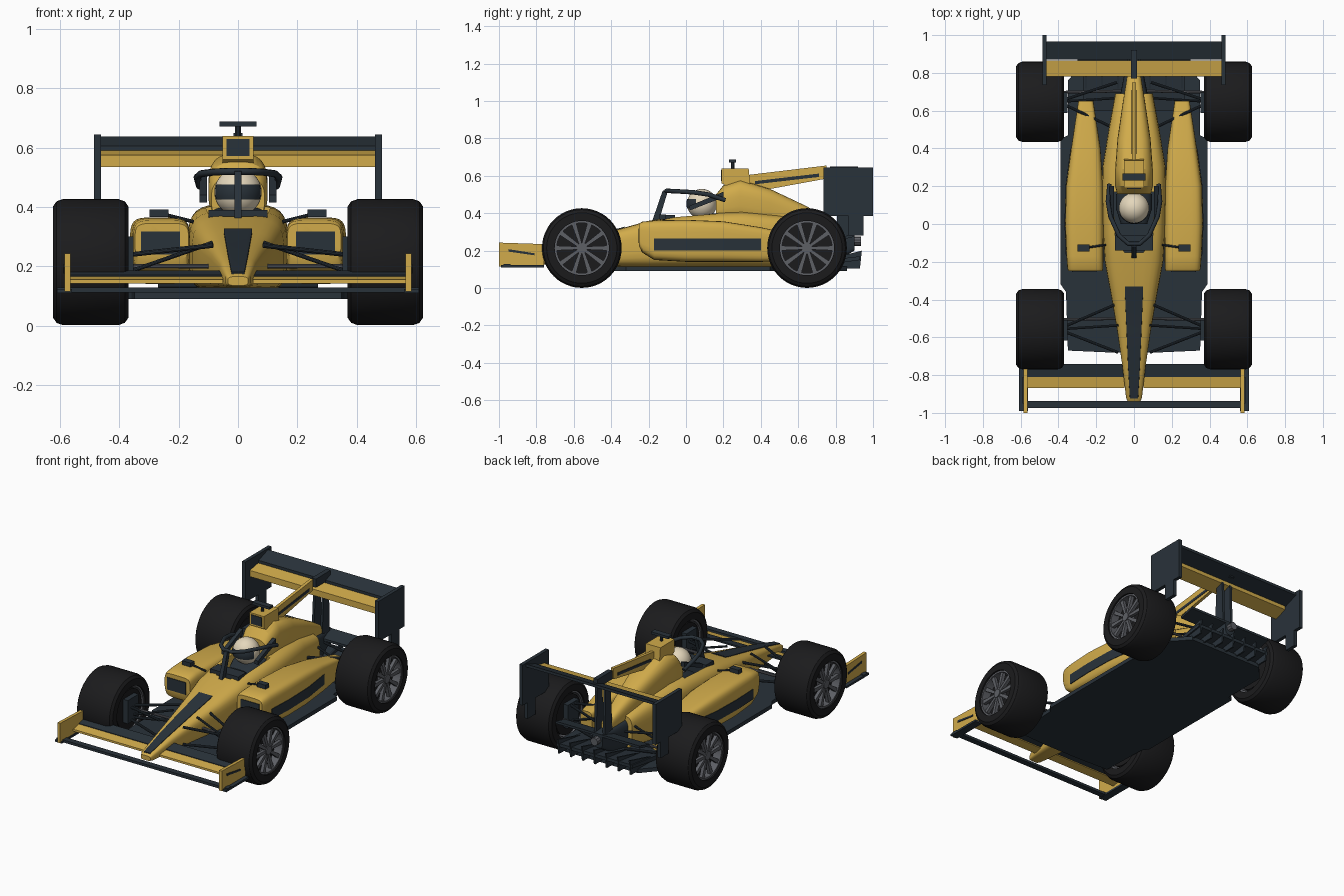
import bpy, bmesh, math
from mathutils import Vector

if "Cube" in bpy.data.objects:
    bpy.data.objects.remove(bpy.data.objects["Cube"])

def material(name, rgb):
    m = bpy.data.materials.new(name)
    m.diffuse_color = (*rgb, 1)
    m.use_nodes = True
    m.node_tree.nodes["Principled BSDF"].inputs["Base Color"].default_value = m.diffuse_color
    return m

GOLD = material("gold", (0.64, 0.41, 0.07))
DARK = material("dark", (0.022, 0.032, 0.042))
TYRE = material("rubber", (0.011, 0.011, 0.012))
RIM = material("rim_grey", (0.11, 0.115, 0.13))
CREAM = material("cream", (0.78, 0.68, 0.5))

def finish(name, bm, mat, smooth=True):
    bmesh.ops.recalc_face_normals(bm, faces=bm.faces)
    me = bpy.data.meshes.new(name)
    bm.to_mesh(me)
    bm.free()
    me.materials.append(mat)
    ob = bpy.data.objects.new(name, me)
    bpy.context.collection.objects.link(ob)
    if smooth:
        bpy.ops.object.select_all(action='DESELECT')
        bpy.context.view_layer.objects.active = ob
        ob.select_set(True)
        bpy.ops.object.shade_smooth_by_angle(angle=math.radians(32))
    return ob

def skin(bm, rings, closed=False):
    n = len(rings[0])
    vs = [[bm.verts.new(p) for p in r] for r in rings]
    for a, b in zip(vs, vs[1:] + vs[:1] if closed else vs[1:]):
        for i in range(n):
            bm.faces.new((a[i], a[(i + 1) % n], b[(i + 1) % n], b[i]))
    if not closed:
        bm.faces.new(vs[0])
        bm.faces.new(vs[-1])

def loft(name, sections, mat, power=4, n=28):
    # section: y, centre x, half width, bottom z, top z
    rings = []
    for y, cx, hw, z0, z1 in sections:
        ring = []
        for i in range(n):
            t = 2 * math.pi * (i + 0.5) / n
            c, s = math.cos(t), math.sin(t)
            ring.append((cx + hw * math.copysign(abs(c) ** (2 / power), c), y,
                         (z0 + z1) / 2 + (z1 - z0) / 2 * math.copysign(abs(s) ** (2 / power), s)))
        rings.append(ring)
    bm = bmesh.new()
    skin(bm, rings)
    return finish(name, bm, mat)

def prism(name, pts, axis, a, b, mat):
    # extrude a yz outline along x, or an xy outline along z
    at = (lambda t: [(t, u, v) for u, v in pts]) if axis == 'x' else (lambda t: [(u, v, t) for u, v in pts])
    bm = bmesh.new()
    skin(bm, [at(a), at(b)])
    return finish(name, bm, mat, False)

def box(name, x, y, z, mat):
    return prism(name, [(y[0], z[0]), (y[1], z[0]), (y[1], z[1]), (y[0], z[1])], 'x', x[0], x[1], mat)

def lathe(name, profile, s, y, z, mat, n=48):
    rings = [[(s * x, y + r * math.cos(2 * math.pi * i / n), z + r * math.sin(2 * math.pi * i / n))
              for x, r in profile] for i in range(n)]
    bm = bmesh.new()
    skin(bm, rings, True)
    return finish(name, bm, mat)

def rod(name, a, b, r, mat=DARK):
    a, b = Vector(a), Vector(b)
    bm = bmesh.new()
    bmesh.ops.create_cone(bm, cap_ends=True, segments=10, radius1=r, radius2=r, depth=(b - a).length)
    bm.transform((b - a).to_track_quat('Z', 'Y').to_matrix().to_4x4())
    bmesh.ops.translate(bm, verts=bm.verts, vec=(a + b) / 2)
    return finish(name, bm, mat)

# nose and tub in one loft, with a cockpit opening
tub_sections = [(-.94, .034, .135, .165), (-.92, .042, .13, .178), (-.75, .062, .125, .225),
                (-.56, .09, .12, .27), (-.36, .125, .115, .315), (-.2, .155, .11, .36),
                (-.05, .165, .11, .385), (.16, .17, .11, .405), (.3, .168, .11, .41),
                (.5, .135, .11, .39), (.69, .1, .13, .34)]
tub = loft("tub", [(y, 0, *r) for y, *r in tub_sections], GOLD)
bm = bmesh.new()
outline = [(.05, -.15), (.1, -.07), (.11, .17), (-.11, .17), (-.1, -.07), (-.05, -.15)]
cutter = prism("cockpit_cutter", outline, 'z', .28, .6, DARK)
cutter.hide_render = True
cutter.hide_viewport = False
cutter.display_type = 'WIRE'
cut = tub.modifiers.new("cockpit", 'BOOLEAN')
cut.operation, cut.object, cut.solver = 'DIFFERENCE', cutter, 'EXACT'
prism("cockpit_floor", outline, 'z', .27, .29, DARK)
box("dashboard", (-.1, .1), (-.14, -.06), (.30, .39), DARK)

# dark panel along the nose top
loft("nose_panel", [(-.925, 0, .022, .16, .18), (-.75, 0, .032, .21, .229), (-.56, 0, .04, .255, .274),
                    (-.36, 0, .048, .30, .319), (-.33, 0, .048, .31, .328)], DARK, 12)

# engine cover, airbox, fin
loft("engine_cover", [(.16, 0, .09, .35, .50), (.2, 0, .1, .35, .55), (.29, 0, .1, .35, .58),
                      (.45, 0, .088, .34, .53), (.64, 0, .06, .28, .44), (.75, 0, .042, .26, .38),
                      (.83, 0, .03, .26, .33)], GOLD, 3)
prism("airbox", [(.19, .56), (.19, .64), (.335, .64), (.345, .54), (.25, .53)], 'x', -.052, .052, GOLD)
box("airbox_intake", (-.038, .038), (.186, .2), (.572, .63), DARK)
prism("engine_fin", [(.3, .55), (.3, .6), (.35, .607), (.75, .655), (.75, .585), (.45, .53)], 'x', -.01, .01, GOLD)
prism("fin_stripe", [(.37, .555), (.37, .572), (.71, .612), (.71, .594)], 'x', -.013, .013, DARK)
rod("camera_stalk", (0, .25, .63), (0, .25, .68), .01)
box("camera_pod", (-.062, .062), (.23, .268), (.672, .688), DARK)

# driver helmet with visor
for name, r, mat in (("helmet", .08, CREAM), ("helmet_visor", .083, DARK)):
    bm = bmesh.new()
    bmesh.ops.create_uvsphere(bm, u_segments=32, v_segments=20, radius=r)
    if mat is DARK:
        drop = [v for v in bm.verts if v.co.y > -.025 or abs(v.co.z) > .031]
        bmesh.ops.delete(bm, geom=drop, context='VERTS')
    bmesh.ops.translate(bm, verts=bm.verts, vec=(0, .085, .45))
    finish(name, bm, mat)
loft("driver_body", [(0, 0, .07, .28, .36), (.08, 0, .095, .28, .39), (.16, 0, .095, .28, .4)], DARK)

# halo
half = [(.13, .21, .47), (.138, .12, .5), (.125, .04, .512), (.08, -.06, .518), (.03, -.105, .52)]
cu = bpy.data.curves.new("halo", 'CURVE')
cu.dimensions, cu.bevel_depth, cu.bevel_resolution, cu.use_fill_caps = '3D', .012, 2, True
path = half + [(-x, y, z) for x, y, z in reversed(half)]
sp = cu.splines.new('POLY')
sp.points.add(len(path) - 1)
for p, c in zip(sp.points, path):
    p.co = (*c, 1)
cu.materials.append(DARK)
halo = bpy.data.objects.new("halo", cu)
bpy.context.collection.objects.link(halo)
prism("halo_pillar", [(-.18, .36), (-.145, .36), (-.095, .525), (-.125, .52)], 'x', -.012, .012, DARK)

# floor and diffuser
edge = [(.13, -.68), (.35, -.67), (.36, -.36), (.388, -.32), (.388, .45), (.35, .47), (.35, .76), (.26, .86)]
prism("floor", edge + [(-x, y) for x, y in reversed(edge)], 'z', .09, .115, DARK)
prism("diffuser", [(.6, .1), (.93, .15), (.93, .17), (.6, .13)], 'x', -.27, .27, DARK)
for i in range(-3, 4):
    prism("diffuser_strake", [(.66, .1), (.93, .105), (.94, .2), (.66, .13)], 'x', i * .085 - .005, i * .085 + .005, DARK)
loft("gearbox", [(.6, 0, .09, .11, .33), (.8, 0, .05, .14, .3), (.9, 0, .035, .2, .29)], DARK)
rod("exhaust", (0, .78, .25), (0, .935, .25), .025, RIM)

# front wing centre spans
box("front_wing_main", (-.61, .61), (-.975, -.937), (.112, .128), DARK)
prism("front_flap_upper", [(-.81, .158), (-.74, .176), (-.74, .186), (-.81, .17)], 'x', -.565, .565, DARK)
# rear wing
prism("rear_wing_main", [(.78, .535), (.865, .565), (.865, .59), (.78, .575)], 'x', -.465, .465, GOLD)
prism("rear_wing_flap", [(.87, .585), (.965, .62), (.965, .638), (.87, .605)], 'x', -.465, .465, DARK)
prism("beam_wing", [(.8, .25), (.9, .275), (.9, .29), (.8, .265)], 'x', -.3, .3, DARK)
box("wing_actuator", (-.015, .015), (.77, .92), (.595, .65), DARK)

for s in (-1, 1):
    X = lambda a, b: (s * a, s * b)
    # front wing sides
    prism("front_flap_lower", [(-.868, .142), (-.81, .152), (-.81, .166), (-.868, .155)], 'x', s * .05, s * .565, GOLD)
    prism("front_endplate", [(-1, .115), (-.76, .115), (-.76, .235), (-1, .243)], 'x', s * .565, s * .585, GOLD)
    prism("endplate_mark", [(-.95, .195), (-.95, .208), (-.81, .186), (-.81, .175)], 'x', s * .58, s * .589, DARK)
    box("front_footplate", X(.56, .61), (-.99, -.76), (.11, .123), DARK)
    # sidepod with intake and dark side stripe
    loft("sidepod", [(-.25, s * .257, .09, .222, .345), (-.235, s * .258, .095, .19, .355),
                     (-.17, s * .26, .098, .15, .362), (0, s * .263, .102, .14, .365),
                     (.2, s * .262, .098, .14, .357), (.4, s * .255, .078, .14, .325),
                     (.65, s * .255, .04, .15, .27)], GOLD, 5)
    box("sidepod_intake", X(.195, .328), (-.254, -.24), (.24, .318), DARK)
    prism("sidepod_stripe", [(s * x, y) for x, y in ((.361, -.17), (.368, 0), (.363, .2), (.336, .4),
                             (.32, .4), (.34, .2), (.34, -.17))], 'z', .2, .265, DARK)
    # mirror
    box("mirror", X(.235, .298), (-.145, -.108), (.366, .392), DARK)
    rod("mirror_stalk", (s * .15, -.11, .35), (s * .25, -.125, .375), .006)
    # halo rear leg beside the cockpit
    prism("cockpit_rail", [(.02, .415), (.02, .44), (.2, .515), (.2, .485)], 'x', s * .105, s * .13, DARK)
    # rear wing endplate and pillar
    prism("rear_endplate", [(.735, .385), (.87, .385), (.87, .28), (.95, .28), (.95, .385), (1, .385), (1, .645), (.735, .645)],
          'x', s * .462, s * .485, DARK)
    prism("wing_pillar", [(.8, .25), (.88, .25), (.87, .57), (.82, .57)], 'x', s * .022, s * .038, DARK)
    # suspension arms
    for yw, xi, ys in ((-.557, .085, (-.68, -.42)), (.647, .09, (.5, .75))):
        tag = "front" if yw < 0 else "rear"
        for yi in ys:
            rod(tag + "_upper_arm", (s * xi, yi, .27), (s * .4, yw, .29 if yw > 0 else .235), .008)
            rod(tag + "_lower_arm", (s * xi, yi, .16), (s * .4, yw, .16), .008)
        rod(tag + "_push_rod", (s * xi, yw + .02, .28), (s * .4, yw, .17), .007)
        rod(tag + "_track_rod", (s * .07, yw + .057, .2), (s * .4, yw + .05, .2), .008, RIM)
        # wheel
        cz = .214
        lathe(tag + "_tyre", [(.37, .145), (.37, .188), (.382, .205), (.405, .213), (.59, .213), (.612, .205),
                              (.624, .188), (.624, .145)], s, yw, cz, TYRE)
        lathe(tag + "_rim", [(.38, .134), (.38, .148), (.614, .148), (.614, .134)], s, yw, cz, RIM)
        rod(tag + "_hub", (s * .5, yw, cz), (s * .612, yw, cz), .028, RIM)
        lathe(tag + "_brake_drum", [(.385, .001), (.385, .125), (.56, .136), (.56, .001)], s, yw, cz, TYRE)
        box(tag + "_brake_duct", X(.352, .39), (yw - .06, yw + .05), (.15, .3), DARK)
        bm = bmesh.new()
        for i in range(10):
            t = math.pi * i / 5
            d, e = (math.cos(t), math.sin(t)), (-math.sin(t), math.cos(t))
            q = [(yw + r * d[0] + w * e[0], cz + r * d[1] + w * e[1])
                 for r, w in ((.02, -.008), (.14, -.013), (.14, .013), (.02, .008))]
            skin(bm, [[(s * x, u, v) for u, v in q] for x in (.585, .606)])
        finish(tag + "_spokes", bm, RIM, False)
